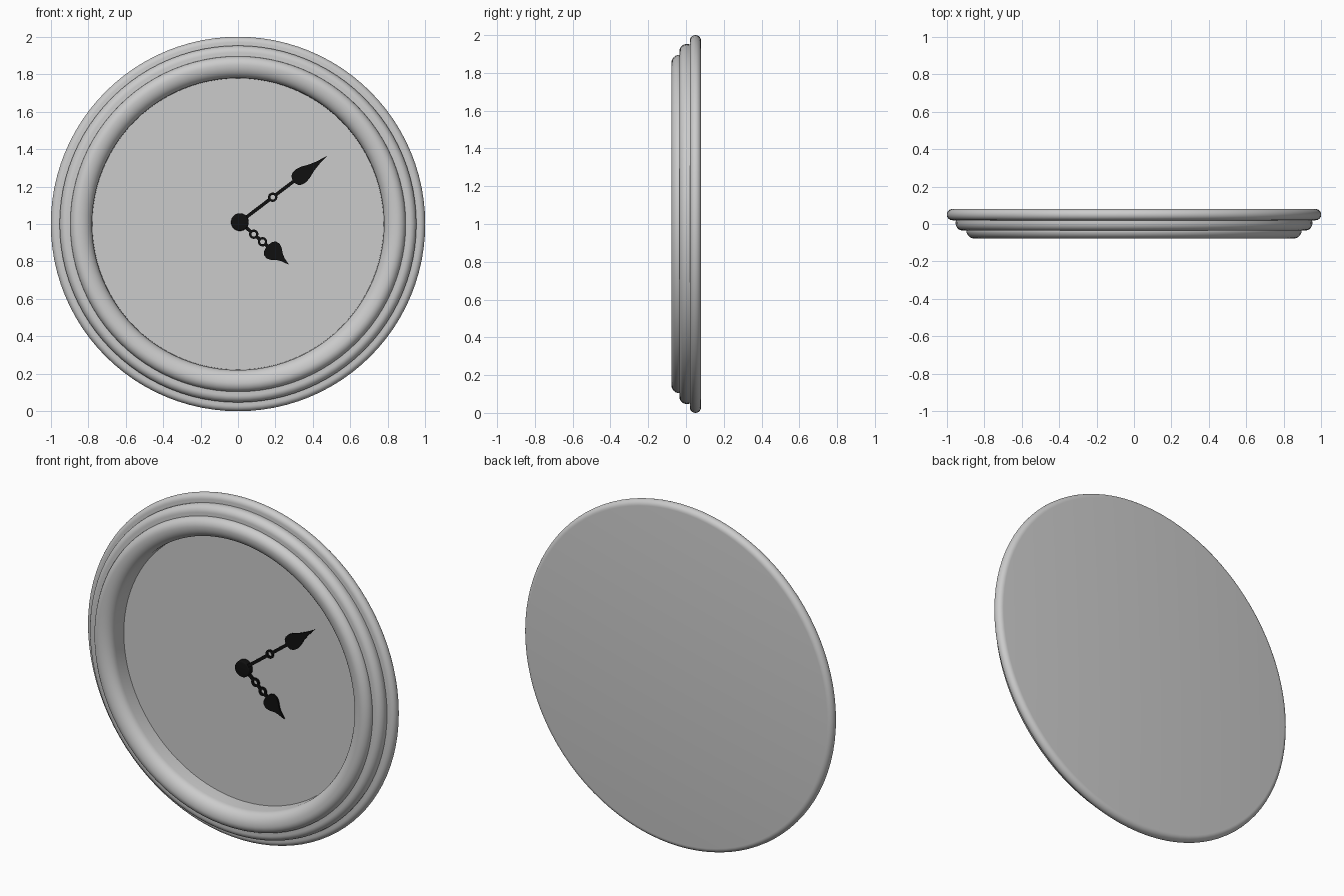
import bpy, bmesh, math
from mathutils import Matrix, Vector

cube = bpy.data.objects.get("Cube")
if cube:
    bpy.data.objects.remove(cube, do_unlink=True)


def material(name, value):
    m = bpy.data.materials.new(name)
    m.use_nodes = True
    colour = (value, value, value, 1)
    m.diffuse_color = colour
    m.node_tree.nodes["Principled BSDF"].inputs["Base Color"].default_value = colour
    return m


GREY = material("plain grey", 0.6)
BLACK = material("hand black", 0.005)


def finish(bm, name, mat, matrix=Matrix.Translation((0, 0, 1))):
    bmesh.ops.remove_doubles(bm, verts=bm.verts, dist=1e-5)
    bmesh.ops.recalc_face_normals(bm, faces=bm.faces)
    mesh = bpy.data.meshes.new(name)
    bm.to_mesh(mesh)
    bm.free()
    mesh.materials.append(mat)
    obj = bpy.data.objects.new(name, mesh)
    bpy.context.collection.objects.link(obj)
    obj.matrix_world = matrix
    bpy.ops.object.select_all(action='DESELECT')
    obj.select_set(True)
    bpy.context.view_layer.objects.active = obj
    bpy.ops.object.shade_smooth_by_angle(angle=math.radians(35))
    return obj


def arc(cr, cy, rr, ry, start, end, n=8):
    """Elliptical arc in the (radius, y) plane, angles in degrees."""
    angles = [math.radians(start + (end - start) * i / n) for i in range(n + 1)]
    return [(cr + rr * math.cos(a), cy + ry * math.sin(a)) for a in angles]


def revolve(bm, profile, steps, centre_x=0, closed=True):
    """Turn a (radius, y) profile about the y axis."""
    verts = [bm.verts.new((r, y, 0)) for r, y in profile]
    pairs = list(zip(verts, verts[1:]))
    if closed:
        pairs.append((verts[-1], verts[0]))
    edges = [bm.edges.new(p) for p in pairs]
    bmesh.ops.spin(bm, geom=verts + edges, cent=(0, 0, 0), axis=(0, 1, 0),
                   angle=math.tau, steps=steps, use_merge=True)
    new = [v for v in bm.verts if v.tag is False]
    bmesh.ops.translate(bm, verts=new, vec=(centre_x, 0, 0))
    for v in new:
        v.tag = True


def turned(name, profile, mat, steps=96, closed=True, **kw):
    bm = bmesh.new()
    revolve(bm, profile, steps, closed=closed)
    return finish(bm, name, mat, **kw)


# Stepped round frame
turned("back_board", [(0, 0.08)] + arc(0.97, 0.05, 0.03, 0.03, 90, -90, 12)
       + [(0.785, 0.02), (0.785, 0.07), (0, 0.07)], GREY, closed=False)
turned("middle_moulding", [(0.79, 0.03), (0.95, 0.03)]
       + arc(0.915, 0.005, 0.038, 0.04, 0, -90) + [(0.79, -0.035)], GREY)
turned("front_moulding", [(0.89, -0.02)]
       + arc(0.85, -0.035, 0.046, 0.043, 0, -90)
       + arc(0.85, -0.02, 0.07, 0.058, -90, -180) + [(0.778, 0.06)], GREY)
turned("dial", [(0, 0.055), (0.782, 0.055), (0.782, 0.072), (0, 0.072)],
       GREY, closed=False)

# Hands: slim shafts broken by small rings, ending in a spade
FRONT, BACK = -0.005, 0.005
RING_OUT, RING_IN, SHAFT = 0.025, 0.013, 0.009
HUB = Vector((0.01, 0, 1.01))


def plate(bm, half_outline):
    """Flat plate from a half outline of (along, half width) points."""
    mirrored = [(x, -w) for x, w in reversed(half_outline) if w > 0]
    loop = [bm.verts.new((x, FRONT, w)) for x, w in half_outline + mirrored]
    face = bm.faces.new(loop)
    out = bmesh.ops.extrude_face_region(bm, geom=[face], use_keep_orig=True)
    moved = [g for g in out["geom"] if isinstance(g, bmesh.types.BMVert)]
    bmesh.ops.translate(bm, verts=moved, vec=(0, BACK - FRONT, 0))
    for v in bm.verts:
        v.tag = True


def hand(name, angle, y, rings, spade):
    bm = bmesh.new()
    start = 0
    for r in rings + [None]:
        end = spade[0][0] + 0.005 if r is None else r - RING_IN - 0.004
        plate(bm, [(start, SHAFT), (end, SHAFT)])
        if r is not None:
            revolve(bm, [(RING_IN, FRONT), (RING_OUT, FRONT),
                         (RING_OUT, BACK), (RING_IN, BACK)], 20, centre_x=r)
            start = r + RING_IN + 0.004
    plate(bm, spade)
    place = (Matrix.Translation(HUB + Vector((0, y, 0)))
             @ Matrix.Rotation(-math.radians(angle), 4, 'Y'))
    finish(bm, name, BLACK, place)


hand("minute_hand", 37.2, 0.03, [0.22],
     [(0.36, 0.012), (0.368, 0.03), (0.385, 0.041), (0.41, 0.044),
      (0.44, 0.038), (0.48, 0.022), (0.52, 0.011), (0.584, 0)])
hand("hour_hand", -41, 0.042, [0.098, 0.16],
     [(0.195, 0.012), (0.2, 0.033), (0.213, 0.048), (0.235, 0.053),
      (0.258, 0.043), (0.285, 0.022), (0.305, 0.012), (0.347, 0)])
turned("hand_hub", [(0, 0.02)] + arc(0.04, 0.027, 0.007, 0.007, -90, 0, 4)
       + [(0.047, 0.055), (0, 0.055)], BLACK, steps=32, closed=False,
       matrix=Matrix.Translation(HUB))
